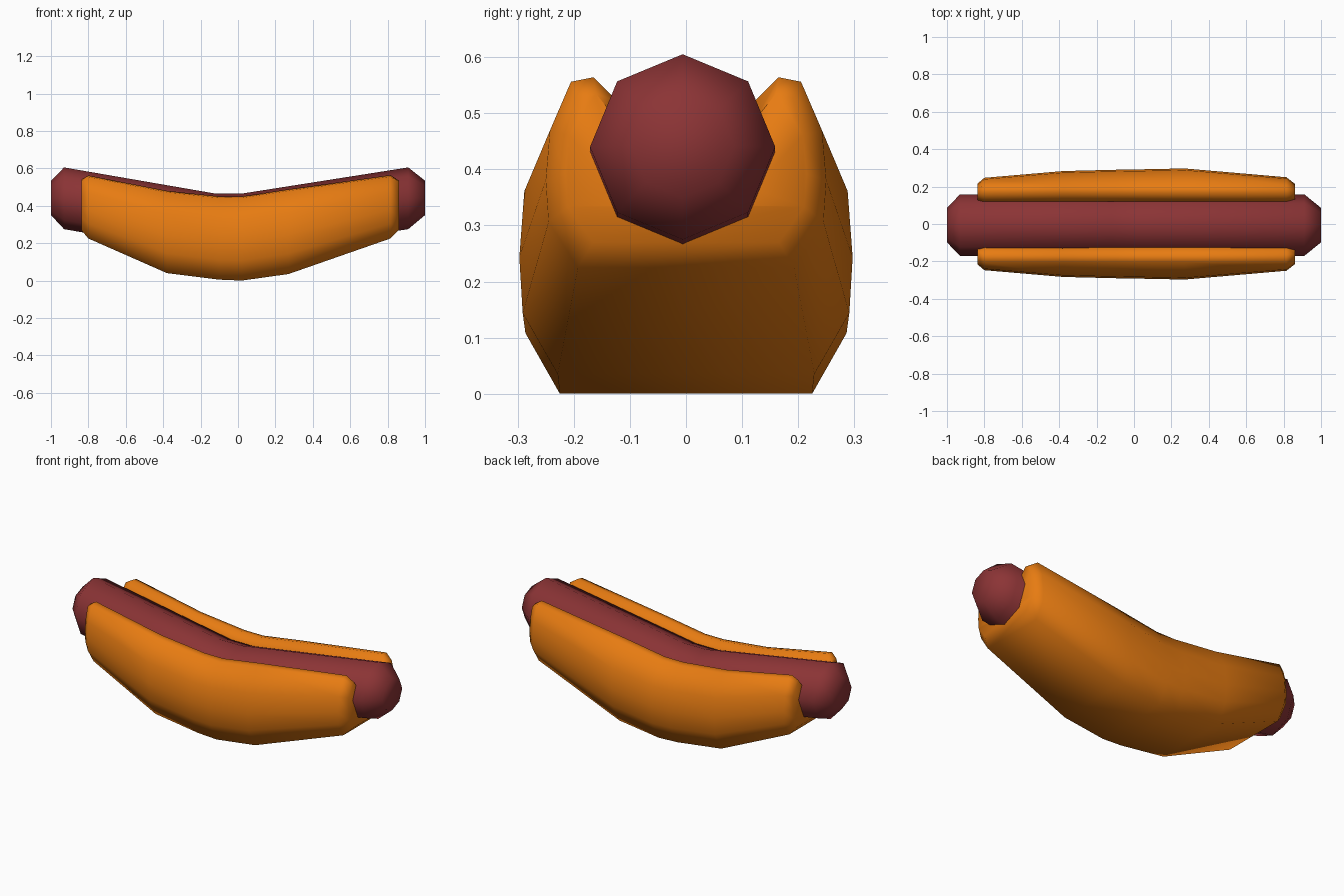
import bpy, bmesh, math

if "Cube" in bpy.data.objects:
    bpy.data.objects.remove(bpy.data.objects["Cube"])


def material(name, colour):
    m = bpy.data.materials.new(name)
    m.diffuse_color = (*colour, 1)
    m.use_nodes = True
    m.node_tree.nodes["Principled BSDF"].inputs["Base Color"].default_value = m.diffuse_color
    return m


def loft(name, rings, mat, angle):
    """Skin a list of equal-length closed rings and cap both ends."""
    bm = bmesh.new()
    loops = [[bm.verts.new(p) for p in ring] for ring in rings]
    n = len(loops[0])
    for a, b in zip(loops, loops[1:]):
        for i in range(n):
            j = (i + 1) % n
            bm.faces.new((a[i], a[j], b[j], b[i]))
    bm.faces.new(loops[0])
    bm.faces.new(loops[-1])
    bmesh.ops.recalc_face_normals(bm, faces=bm.faces)
    me = bpy.data.meshes.new(name)
    bm.to_mesh(me)
    bm.free()
    me.materials.append(mat)
    ob = bpy.data.objects.new(name, me)
    bpy.context.collection.objects.link(ob)
    bpy.ops.object.select_all(action='DESELECT')
    ob.select_set(True)
    bpy.context.view_layer.objects.active = ob
    bpy.ops.object.shade_smooth_by_angle(angle=math.radians(angle))
    return ob


bread = material("toasted_bread", (0.80, 0.20, 0.006))
meat = material("sausage_red", (0.26, 0.034, 0.036))

# Sausage: eight-sided tube bent in the middle (x, centre z, radius)
path = [(-1.0, 0.442, 0.092), (-0.93, 0.44, 0.165), (-0.12, 0.30, 0.165),
        (0.02, 0.30, 0.165), (0.91, 0.44, 0.165), (1.0, 0.442, 0.092)]
loft("sausage", [[(x, -0.006 + r * math.cos(k * math.pi / 4),
                   z + r * math.sin(k * math.pi / 4)) for k in range(8)]
                 for x, z, r in path], meat, 75)


# Bun: U-shaped section, mirrored about y = 0
def bun_ring(x, bottom, top, w, inset=0.0):
    h = top - bottom
    half = [(0.77 * w, bottom),
            (0.98 * w, bottom + 0.24 * h),
            (w, bottom + 0.46 * h),
            (0.97 * w, bottom + 0.72 * h),
            (0.205 - inset, top - 0.008),
            (0.165 - inset * 0.3, top),
            (0.12 + inset * 0.3, top - 0.045),
            (0.115 + inset * 0.3, bottom + 0.36 * h),
            (0.07, bottom + 0.25 * h)]
    pts = half + [(-y, z) for y, z in reversed(half)]
    return [(x, y, z) for y, z in pts]


loft("bun", [bun_ring(-0.838, 0.27, 0.54, 0.215, 0.015),
             bun_ring(-0.80, 0.225, 0.562, 0.247),
             bun_ring(-0.38, 0.04, 0.48, 0.283),
             bun_ring(-0.10, 0.005, 0.45, 0.29),
             bun_ring(0.02, 0.0, 0.45, 0.292),
             bun_ring(0.27, 0.035, 0.488, 0.297),
             bun_ring(0.815, 0.225, 0.564, 0.25),
             bun_ring(0.86, 0.27, 0.535, 0.215, 0.015)], bread, 65)
